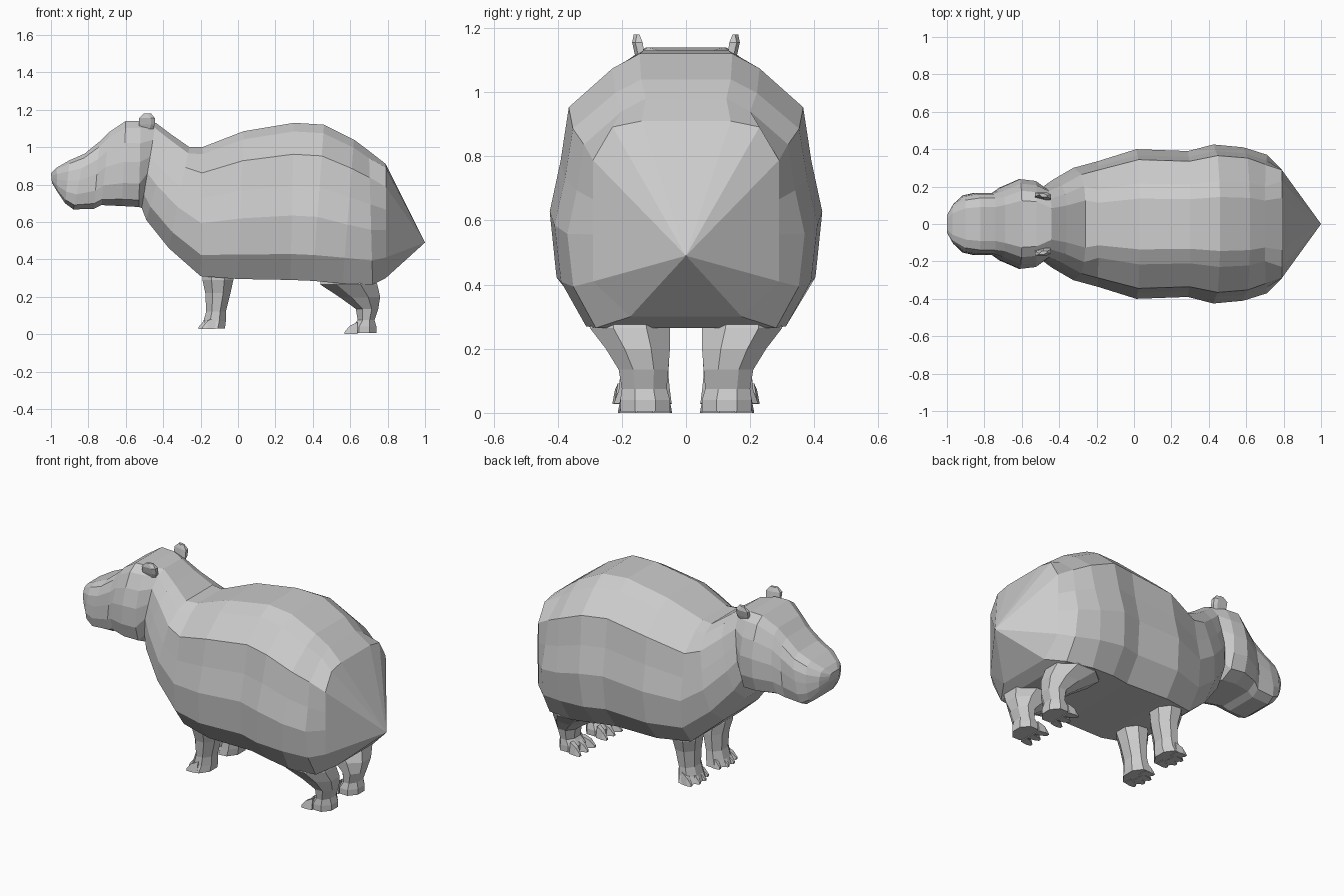
import bpy, bmesh, math
from mathutils import Vector

if "Cube" in bpy.data.objects:
    bpy.data.objects.remove(bpy.data.objects["Cube"])


def loft(name, rings, tip=None, mirror=False):
    """Skin a list of equal-length point rings, flat faced; tip pulls the last cap to a point."""
    bm = bmesh.new()
    loops = [[bm.verts.new(p) for p in ring] for ring in rings]
    n = len(loops[0])
    for a, b in zip(loops, loops[1:]):
        for i in range(n):
            j = (i + 1) % n
            bm.faces.new((a[i], a[j], b[j], b[i]))
    bm.faces.new(loops[0])
    end = bm.faces.new(loops[-1])
    if tip:
        res = bmesh.ops.poke(bm, faces=[end])
        res["verts"][0].co = Vector(tip)
    bmesh.ops.recalc_face_normals(bm, faces=bm.faces)
    me = bpy.data.meshes.new(name)
    bm.to_mesh(me)
    bm.free()
    ob = bpy.data.objects.new(name, me)
    bpy.context.collection.objects.link(ob)
    if mirror:
        m = ob.modifiers.new("mirror", 'MIRROR')
        m.use_axis = (False, True, False)
    return ob


# Half cross-sections: (fraction of half width, fraction of height), top to bottom
SNOUT = [(.55, 1), (.84, .92), (.97, .74), (1, .52), (1, .27), (.9, .08), (.6, 0)]
HEAD = [(.52, 1), (.74, .92), (.9, .74), (1, .52), (1, .27), (.88, .08), (.55, 0)]
NECK = [(.42, 1), (.68, .94), (.88, .8), (.95, .6), (1, .41), (.9, .16), (.55, 0)]
TORSO = [(.34, 1), (.54, .945), (.86, .8), (.92, .6), (1, .41), (.95, .165), (.70, 0)]
HIP = [(.34, 1), (.54, .945), (.86, .8), (.92, .6), (1, .41), (.95, .18), (.76, 0)]
RUMP = [(.48, 1), (.79, .97), (1, .8), (1, .6), (1, .42), (1, .18), (.6, 0)]


def body_ring(xt, zt, xb, zb, w, prof):
    right = [Vector((xb + (xt - xb) * f, w * y, zb + (zt - zb) * f)) for y, f in prof]
    left = [Vector((p.x, -p.y, p.z)) for p in reversed(right)]
    return right + left


# Body and head: x/z of top, x/z of bottom, half width, section
body = [
    (-1.0, .86, -.995, .81, .05, SNOUT),
    (-.97, .89, -.965, .76, .105, SNOUT),
    (-.90, .93, -.925, .70, .152, SNOUT),
    (-.82, .965, -.88, .667, .165, SNOUT),
    (-.74, 1.03, -.77, .67, .165, SNOUT),
    (-.69, 1.08, -.73, .69, .195, HEAD),
    (-.60, 1.14, -.62, .685, .24, HEAD),
    (-.52, 1.14, -.53, .68, .23, HEAD),
    (-.44, 1.13, -.515, .675, .20, NECK),
    (-.36, 1.07, -.49, .61, .235, NECK),
    (-.26, 1.0, -.37, .46, .30, NECK),
    (-.19, 1.0, -.20, .31, .335, TORSO),
    (.03, 1.085, .0, .295, .40, TORSO),
    (.30, 1.13, .28, .29, .39, TORSO),
    (.46, 1.12, .40, .285, .425, TORSO),
    (.62, 1.04, .56, .27, .41, HIP),
    (.70, .98, .72, .265, .37, HIP),
    (.79, .91, .79, .30, .29, RUMP),
]
loft("body_and_head", [body_ring(*r) for r in body], tip=(1.0, 0, .49))


def leg_ring(z, x0, x1, y0, y1):
    k = 1 / math.cos(math.pi / 8)
    pts = []
    for i in range(8):
        a = math.pi / 8 + i * math.pi / 4
        pts.append(Vector(((x0 + x1) / 2 + (x1 - x0) / 2 * math.cos(a) * k,
                           (y0 + y1) / 2 + (y1 - y0) / 2 * math.sin(a) * k, z)))
    return pts


# Legs: height, x range, y range
front = [(.32, -.19, -.025, .055, .235), (.29, -.19, -.025, .05, .235),
         (.22, -.175, -.04, .05, .215), (.12, -.17, -.065, .055, .205),
         (.07, -.185, -.065, .05, .21), (.03, -.20, -.07, .045, .225)]
hind = [(.30, .44, .73, .06, .29), (.265, .44, .745, .05, .30),
        (.20, .54, .76, .05, .25), (.135, .63, .75, .055, .21),
        (.075, .64, .73, .06, .20), (.04, .61, .74, .05, .205),
        (.005, .61, .74, .05, .205)]
loft("front_leg", [leg_ring(*r) for r in front], mirror=True)
loft("hind_leg", [leg_ring(*r) for r in hind], mirror=True)


def toe(name, x, y, length, splay, floor):
    """Tapered toe pointing forward along -x."""
    def section(px, py, w, h):
        return [Vector((px, py - w, floor)), Vector((px, py + w, floor)),
                Vector((px, py + w * .6, floor + h)), Vector((px, py - w * .6, floor + h))]
    loft(name, [section(x, y, .026, .065),
                section(x - length * .6, y + splay * .6, .021, .045),
                section(x - length, y + splay, .009, .012)], mirror=True)


# Toes: four in front, three behind
for i in range(4):
    side = (i - 1.5) / 1.5
    toe("front_toe", -.15 + .03 * abs(side), .137 + .06 * side,
        .07, .02 * side, .027)
for i in range(3):
    toe("hind_toe", .64, .128 + .053 * (i - 1), .07, .018 * (i - 1), 0)


# Ears: thin upright rounded flaps
def ear_ring(z, x0, x1, y0, y1):
    return [Vector(p + (z,)) for p in
            ((x0, y0 + .012), (x0, y1), (x1 - .02, y1), (x1, y1 - .01), (x1, y0), (x1 - .03, y0))]


ear = [(1.09, -.52, -.455, .125, .15), (1.12, -.53, -.445, .13, .16),
       (1.155, -.53, -.445, .135, .168), (1.18, -.505, -.465, .145, .163)]
loft("ear", [ear_ring(*r) for r in ear], mirror=True)
